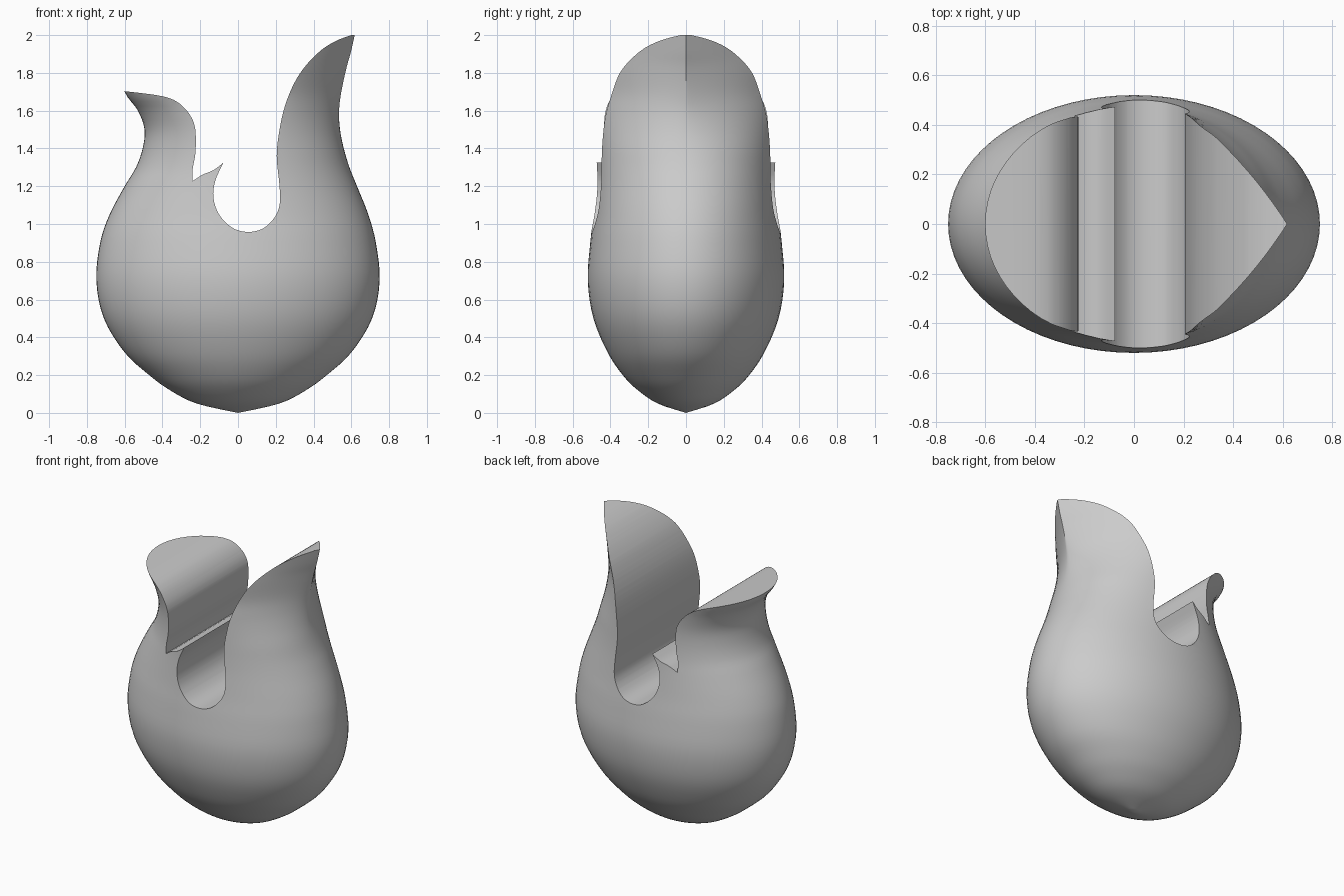
import bpy, bmesh, math

if "Cube" in bpy.data.objects:
    bpy.data.objects.remove(bpy.data.objects["Cube"])


def spline(pts, n):
    """Catmull-Rom through tuples of any length."""
    out = []
    for i in range(len(pts) - 1):
        p1, p2 = pts[i], pts[i + 1]
        p0 = pts[max(i - 1, 0)]
        p3 = pts[min(i + 2, len(pts) - 1)]
        for k in range(n):
            t = k / n
            out.append(tuple(
                0.5 * (2 * b + (c - a) * t + (2 * a - 5 * b + 4 * c - d) * t * t
                       + (3 * b - a - 3 * c + d) * t ** 3)
                for a, b, c, d in zip(p0, p1, p2, p3)))
    out.append(tuple(pts[-1]))
    return out


def make_object(name, bm):
    bmesh.ops.recalc_face_normals(bm, faces=bm.faces)
    me = bpy.data.meshes.new(name)
    bm.to_mesh(me)
    bm.free()
    ob = bpy.data.objects.new(name, me)
    bpy.context.collection.objects.link(ob)
    return ob


# Body sections: height, left reach, right reach, half depth, right-side sharpness
sections = [
    (0.00, 0.00, 0.00, 0.00, 0.5), (0.05, 0.22, 0.22, 0.15, 0.5),
    (0.12, 0.36, 0.36, 0.255, 0.5), (0.20, 0.47, 0.47, 0.335, 0.5),
    (0.32, 0.60, 0.60, 0.415, 0.5), (0.50, 0.71, 0.71, 0.49, 0.5),
    (0.70, 0.75, 0.75, 0.52, 0.5), (0.90, 0.73, 0.73, 0.507, 0.5),
    (1.05, 0.68, 0.69, 0.49, 0.5), (1.20, 0.60, 0.63, 0.48, 0.5),
    (1.30, 0.54, 0.59, 0.478, 0.5), (1.40, 0.505, 0.56, 0.48, 0.52),
    (1.50, 0.495, 0.54, 0.487, 0.6), (1.60, 0.53, 0.535, 0.495, 0.72),
    (1.70, 0.60, 0.547, 0.50, 0.85), (1.83, 0.62, 0.575, 0.52, 0.97),
    (1.92, 0.62, 0.60, 0.51, 1.0), (2.06, 0.62, 0.63, 0.50, 1.0),
]
SEG = 72
bm = bmesh.new()
rings = []
for z, left, right, depth, sharp in spline(sections, 4):
    ring = []
    for k in range(SEG):
        a = 2 * math.pi * k / SEG
        c, s = math.cos(a), math.sin(a)
        p = 2 * sharp if c > 0 else 1
        y = depth * math.copysign(abs(s) ** p, s)
        ring.append(bm.verts.new((c * (right if c > 0 else left), y, z)))
    rings.append(ring)
for lo, hi in zip(rings, rings[1:]):
    for k in range(SEG):
        j = (k + 1) % SEG
        bm.faces.new((lo[k], lo[j], hi[j], hi[k]))
bm.faces.new(rings[-1])
bmesh.ops.remove_doubles(bm, verts=bm.verts, dist=1e-5)
body = make_object("flame_body", bm)

# Cutter outline: right tongue and bowl, small barb, left tongue
right_bowl = [(0.60, 2.0), (0.52, 1.97), (0.44, 1.92), (0.36, 1.84), (0.30, 1.75),
              (0.25, 1.63), (0.22, 1.50), (0.205, 1.36), (0.22, 1.20), (0.22, 1.10),
              (0.19, 1.03), (0.13, 0.975), (0.05, 0.958), (-0.03, 0.98),
              (-0.10, 1.05), (-0.13, 1.14), (-0.12, 1.23), (-0.077, 1.325)]
barb = [(-0.077, 1.325), (-0.13, 1.285), (-0.19, 1.26), (-0.24, 1.227)]
left_tongue = [(-0.24, 1.227), (-0.24, 1.29), (-0.225, 1.38), (-0.226, 1.50),
               (-0.25, 1.57), (-0.30, 1.63), (-0.36, 1.665), (-0.45, 1.685), (-0.60, 1.703)]
outline = (spline(right_bowl, 4)[:-1] + spline(barb, 4)[:-1] + spline(left_tongue, 4)
           + [(-0.9, 1.71), (-0.9, 2.3), (0.9, 2.3), (0.9, 2.0)])
bm = bmesh.new()
face = bm.faces.new([bm.verts.new((x, -0.8, z)) for x, z in outline])
ext = bmesh.ops.extrude_face_region(bm, geom=[face], use_keep_orig=True)
for v in ext["geom"]:
    if isinstance(v, bmesh.types.BMVert):
        v.co.y = 0.8
cutter = make_object("notch_cutter", bm)
cutter.hide_render = True

# Cut the tongues out of the body
mod = body.modifiers.new("cut", 'BOOLEAN')
mod.operation = 'DIFFERENCE'
mod.solver = 'EXACT'
mod.object = cutter
bpy.context.view_layer.objects.active = body
body.select_set(True)
bpy.ops.object.modifier_apply(modifier=mod.name)
bpy.data.objects.remove(cutter, do_unlink=True)
bpy.ops.object.shade_smooth_by_angle(angle=math.radians(35))
